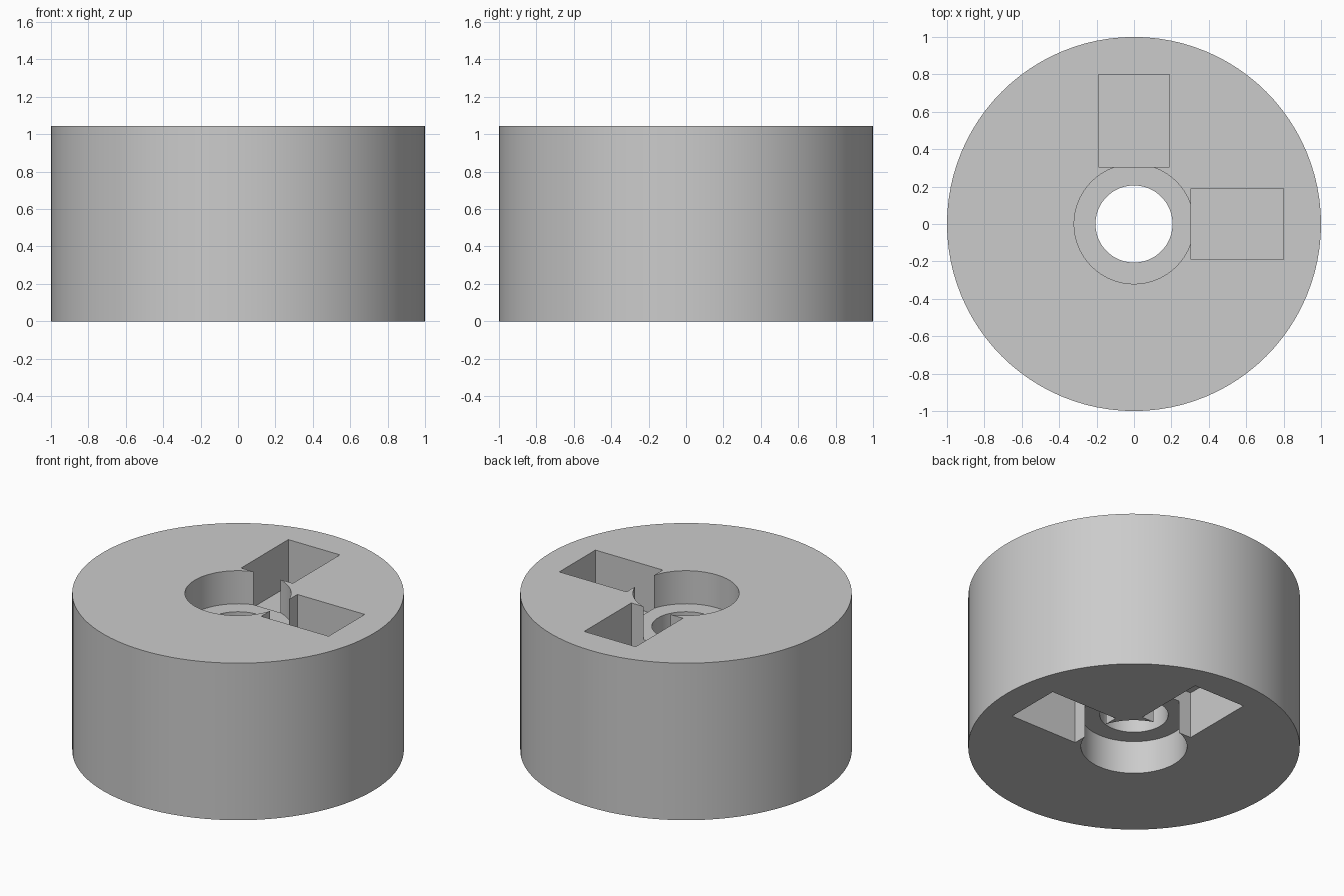
import bpy, bmesh, math

old = bpy.data.objects.get("Cube")
if old:
    bpy.data.objects.remove(old, do_unlink=True)

HEIGHT = 1.045
SIDES = 96
BORE, RECESS = 0.206, 0.32
RECESS_DEPTH, POCKET_DEPTH = 0.22, 0.31

grey = bpy.data.materials.new("plain_grey")
grey.use_nodes = True
grey.diffuse_color = (0.6, 0.6, 0.6, 1)
grey.node_tree.nodes["Principled BSDF"].inputs["Base Color"].default_value = (0.6, 0.6, 0.6, 1)


def make_object(name, bm):
    bmesh.ops.recalc_face_normals(bm, faces=bm.faces)
    mesh = bpy.data.meshes.new(name)
    bm.to_mesh(mesh)
    bm.free()
    mesh.materials.append(grey)
    obj = bpy.data.objects.new(name, mesh)
    bpy.context.collection.objects.link(obj)
    return obj


def lathe(name, profile):
    """Turn a closed (radius, height) profile around z."""
    bm = bmesh.new()
    rings = []
    for i in range(SIDES):
        a = math.tau * i / SIDES
        rings.append([bm.verts.new((r * math.cos(a), r * math.sin(a), z)) for r, z in profile])
    n = len(profile)
    for i in range(SIDES):
        here, after = rings[i], rings[(i + 1) % SIDES]
        for j in range(n):
            k = (j + 1) % n
            bm.faces.new((here[j], after[j], after[k], here[k]))
    return make_object(name, bm)


def box(name, low, high):
    bm = bmesh.new()
    bmesh.ops.create_cube(bm, size=1)
    for v in bm.verts:
        v.co = [(a + b) / 2 + c * (b - a) for a, b, c in zip(low, high, v.co)]
    return make_object(name, bm)


# Round body with a stepped bore, recessed at both ends
body = lathe("round_body", [
    (1, 0), (1, HEIGHT),
    (RECESS, HEIGHT), (RECESS, HEIGHT - RECESS_DEPTH),
    (BORE, HEIGHT - RECESS_DEPTH), (BORE, RECESS_DEPTH),
    (RECESS, RECESS_DEPTH), (RECESS, 0)])

# Rectangular pockets beside the recess, on both ends
spans = [(-0.1, POCKET_DEPTH), (HEIGHT - POCKET_DEPTH, HEIGHT + 0.1)]
for z0, z1 in spans:
    for low, high in [((0.304, -0.19), (0.8, 0.19)), ((-0.19, 0.304), (0.19, 0.8))]:
        cutter = box("pocket_cutter", (*low, z0), (*high, z1))
        cutter.hide_render = True
        cut = body.modifiers.new("pocket", "BOOLEAN")
        cut.operation = "DIFFERENCE"
        cut.solver = "EXACT"
        cut.object = cutter
        bpy.context.view_layer.objects.active = body
        bpy.ops.object.modifier_apply(modifier=cut.name)
        bpy.data.objects.remove(cutter, do_unlink=True)

# Smooth the round walls, keep edges sharp
bpy.ops.object.select_all(action="DESELECT")
body.select_set(True)
bpy.context.view_layer.objects.active = body
bpy.ops.object.shade_smooth_by_angle(angle=math.radians(30))
